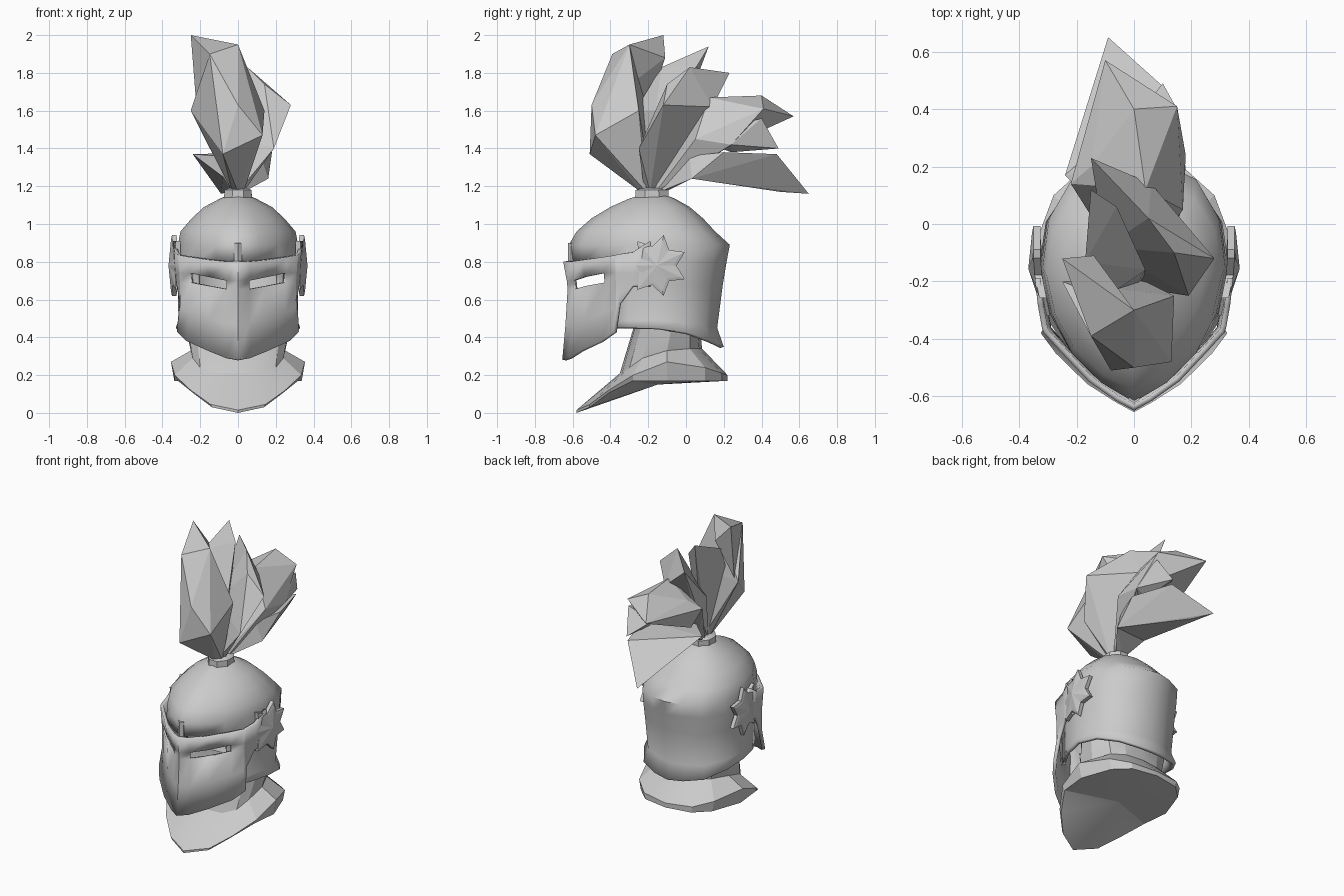
import bpy, bmesh, math
from mathutils import Vector

old = bpy.data.objects.get("Cube")
if old:
    bpy.data.objects.remove(old, do_unlink=True)

steel = bpy.data.materials.new("plain_grey")
steel.use_nodes = True
GREY = (0.6, 0.6, 0.6, 1)
steel.diffuse_color = GREY
steel.node_tree.nodes["Principled BSDF"].inputs["Base Color"].default_value = GREY


def finish(name, bm, smooth=None, thickness=0):
    """Turn a bmesh into an object with material, thickness and shading."""
    bmesh.ops.remove_doubles(bm, verts=bm.verts, dist=0.0005)
    bmesh.ops.recalc_face_normals(bm, faces=bm.faces)
    mesh = bpy.data.meshes.new(name)
    bm.to_mesh(mesh)
    bm.free()
    mesh.materials.append(steel)
    obj = bpy.data.objects.new(name, mesh)
    bpy.context.collection.objects.link(obj)
    if thickness:
        mod = obj.modifiers.new("thickness", 'SOLIDIFY')
        mod.thickness = thickness
        mod.offset = -1
        mod.use_even_offset = True
    if smooth:
        bpy.ops.object.select_all(action='DESELECT')
        obj.select_set(True)
        bpy.context.view_layer.objects.active = obj
        bpy.ops.object.shade_smooth_by_angle(angle=math.radians(smooth))


def full_ring(half):
    """Complete a front-to-back half outline with its mirror image."""
    return half + [(-x, y, z) for x, y, z in half[-2:0:-1]]


def loft(bm, rings, closed=True):
    rows = [[bm.verts.new(p) for p in ring] for ring in rings]
    for low, high in zip(rows, rows[1:]):
        n = len(low)
        for i in range(n if closed else n - 1):
            j = (i + 1) % n
            bm.faces.new((low[i], low[j], high[j], high[i]))
    return rows


# Pointed oval shared by the helmet sections, front to back
OVAL = [(0, -1), (.36, -.84), (.68, -.6), (.9, -.28), (1, .1),
        (.93, .5), (.68, .82), (.32, .95), (0, 1)]


def section(z, front, back, width, drop=0):
    mid, reach = (front + back) / 2, (back - front) / 2
    return full_ring([(u * width, mid + v * reach, z - drop * max(0, v) ** 2)
                      for u, v in OVAL])


# Helmet bowl with an open face and cheek sides
bm = bmesh.new()
rows = loft(bm, [section(.45, -.57, .2, .33, .1),
                 section(.49, -.57, .165, .315, .04),
                 section(.68, -.58, .195, .32),
                 section(.8, -.61, .215, .325),
                 section(.89, -.62, .232, .318),
                 section(.96, -.58, .155, .305),
                 section(1.03, -.5, .09, .245),
                 section(1.09, -.4, .02, .18),
                 section(1.135, -.3, -.06, .095),
                 section(1.15, -.25, -.1, .06)])
bm.faces.new(rows[-1])
face_gap = [f for f in bm.faces
            if f.calc_center_median().y < -.4 and f.calc_center_median().z < .8]
bmesh.ops.delete(bm, geom=face_gap, context='FACES')
finish("helmet_bowl", bm, 55, .02)

# Visor: columns of (x, y, bottom, top), rows shaped around the eye slits
columns = [(0, -.625, .28, .8), (.06, -.59, .29, .8), (.15, -.53, .33, .81),
           (.25, -.43, .38, .825), (.305, -.37, .43, .835),
           (.31, -.35, .58, .84), (.322, -.28, .67, .85), (.332, -.19, .67, .91)]


def visor_column(x, y, bottom, top):
    inner = min(1, max(0, (x - .06) / .19))
    low = max(.655 + .035 * inner, bottom + .02)
    high = max(.70 + .04 * inner, low + .03)
    flare = Vector((x, y + .2)).normalized()
    out = []
    for z in (bottom, (bottom + low) / 2, low, high, top):
        reach = .03 if z < .6 else .025 - .012 * inner
        push = reach * min(1, ((z - .6) / .2) ** 2)
        out.append((x + flare.x * push, y + flare.y * push, z))
    return out


left_half = [visor_column(*c) for c in columns]
right_half = [[(-x, y, z) for x, y, z in col] for col in left_half[:0:-1]]
bm = bmesh.new()
loft(bm, right_half + left_half, closed=False)
slits = [f for f in bm.faces
         if .06 < abs(f.calc_center_median().x) < .25
         and all(.65 < v.co.z < .75 for v in f.verts)]
bmesh.ops.delete(bm, geom=slits, context='FACES')
finish("visor", bm, 25, .02)

# Brow ridge rising from the visor
bm = bmesh.new()
loft(bm, [[(-.02, y, z), (0, y - .015, z), (.02, y, z), (.02, y + .05, z), (-.02, y + .05, z)]
          for y, z in ((-.61, .78), (-.61, .9))])
bmesh.ops.holes_fill(bm, edges=bm.edges)
finish("brow_ridge", bm)

# Star-shaped hinge plates with a raised middle
for side, label in ((1, "left"), (-1, "right")):
    bm = bmesh.new()
    outline = []
    for i in range(14):
        a = math.radians(77) + i * math.pi / 7
        r = (.165, .105)[i % 2]
        outline.append((-.155 + r * math.cos(a), .78 + r * math.sin(a)))

    def star(x, scale=1):
        return [(side * (x - .2 * max(0, -.155 - y)), -.155 + (y + .155) * scale,
                 .78 + (z - .78) * scale) for y, z in outline]
    rows = loft(bm, [star(.325), star(.35), star(.355, .84)])
    tip = bm.verts.new((side * .368, -.155, .78))
    for a, b in zip(rows[-1], rows[-1][1:] + rows[-1][:1]):
        bm.faces.new((a, b, tip))
    bm.faces.new(rows[0])
    finish(label + "_star_hinge", bm)

# Neck and flared collar with a closed underside
lip = [(0, -.58, .015), (.145, -.51, .045), (.25, -.41, .12), (.335, -.28, .2),
       (.355, -.1, .27), (.28, .1, .24), (.18, .19, .21), (0, .22, .2)]
base = [(0, -.35, .21), (.12, -.34, .21), (.2, -.3, .24), (.24, -.23, .29),
        (.25, -.1, .33), (.2, .02, .34), (.12, .07, .34), (0, .085, .34)]
bm = bmesh.new()
under = [(x * .95, y, max(0, min(z - .015, .17))) for x, y, z in lip]
neck = [(x * 1.12, y * .8 + .005, .46) for x, y, z in base]
top = [(x, y, .58) for x, y, z in neck]
rows = loft(bm, [full_ring(r) for r in (under, lip, base, neck, top)])
bm.faces.new(rows[-1])
hub = bm.verts.new((0, -.15, .15))
for a, b in zip(rows[0], rows[0][1:] + rows[0][:1]):
    bm.faces.new((b, a, hub))
finish("neck_collar", bm, 20)

# Plume socket
bm = bmesh.new()
rows = loft(bm, [[(r * math.cos(i * math.pi / 4 + .39), -.18 + 1.2 * r * math.sin(i * math.pi / 4 + .39), z)
                  for i in range(8)] for r, z in ((.08, 1.12), (.078, 1.18), (.05, 1.19))])
bm.faces.new(rows[-1])
finish("plume_socket", bm)


# Plume feathers: faceted hulls, those with a root grow out of the socket
def feather(name, *points, root=None):
    bm = bmesh.new()
    if root is not None:
        for dx, dy in ((-.03, 0), (.03, 0), (0, -.03), (0, .03)):
            bm.verts.new((dx, root + dy, 1.17))
    for p in points:
        bm.verts.new(p)
    bmesh.ops.convex_hull(bm, input=bm.verts)
    loose = [v for v in bm.verts if not v.link_faces]
    bmesh.ops.delete(bm, geom=loose, context='VERTS')
    finish(name, bm)


crest, brow = (0, -.3, 1.95), (-.15, -.39, 1.9)
feather("front_feather", (-.08, -.51, 1.37), (.13, -.48, 1.47), (-.25, -.2, 1.6),
        (0, -.5, 1.63), brow, crest, (.14, -.25, 1.6), root=-.21)
feather("front_feather_tip", crest, brow, (-.25, -.12, 2), (-.14, -.11, 1.88),
        (-.08, -.28, 1.75), (-.22, -.2, 1.62))
feather("inner_feather", (-.15, .12, 1.94), (-.17, -.13, 1.83), (-.06, .06, 1.84),
        (-.12, -.27, 1.6), (.04, -.16, 1.6), root=-.2)
feather("middle_feather", (-.15, .23, 1.8), (.05, .02, 1.83), (.28, -.12, 1.63),
        (.06, .14, 1.62), (.19, -.25, 1.4), (.14, -.1, 1.74), (-.1, -.08, 1.5), root=-.19)

# Rear feathers: a shared shoulder carries a tip and a barb
shoulder = [(.04, .12, 1.67), (-.15, .2, 1.6), (-.22, .14, 1.54), (.17, .05, 1.45),
            (.18, .24, 1.42)]
feather("rear_feather", *shoulder, (-.02, .0, 1.37), root=-.16)
feather("rear_feather_tip", *shoulder, (-.1, .57, 1.57), (0, .4, 1.68), (.15, .41, 1.61),
        (-.15, .16, 1.4))
feather("rear_barb", (.1, .49, 1.4), (.15, .4, 1.56), (.0, .36, 1.48), (.1, .24, 1.38),
        *shoulder[3:])

# Low feather: a narrow stem opening into a drooping blade
stem = [(.16, .03, 1.24), (-.08, .0, 1.25), (.12, .02, 1.36), (-.1, .03, 1.36)]
feather("low_feather_stem", *stem, root=-.14)
feather("low_feather", *stem, (-.09, .65, 1.16), (.1, .48, 1.37), (-.24, .17, 1.37),
        (.18, .2, 1.38), (.06, .3, 1.22), (-.04, .5, 1.17))
